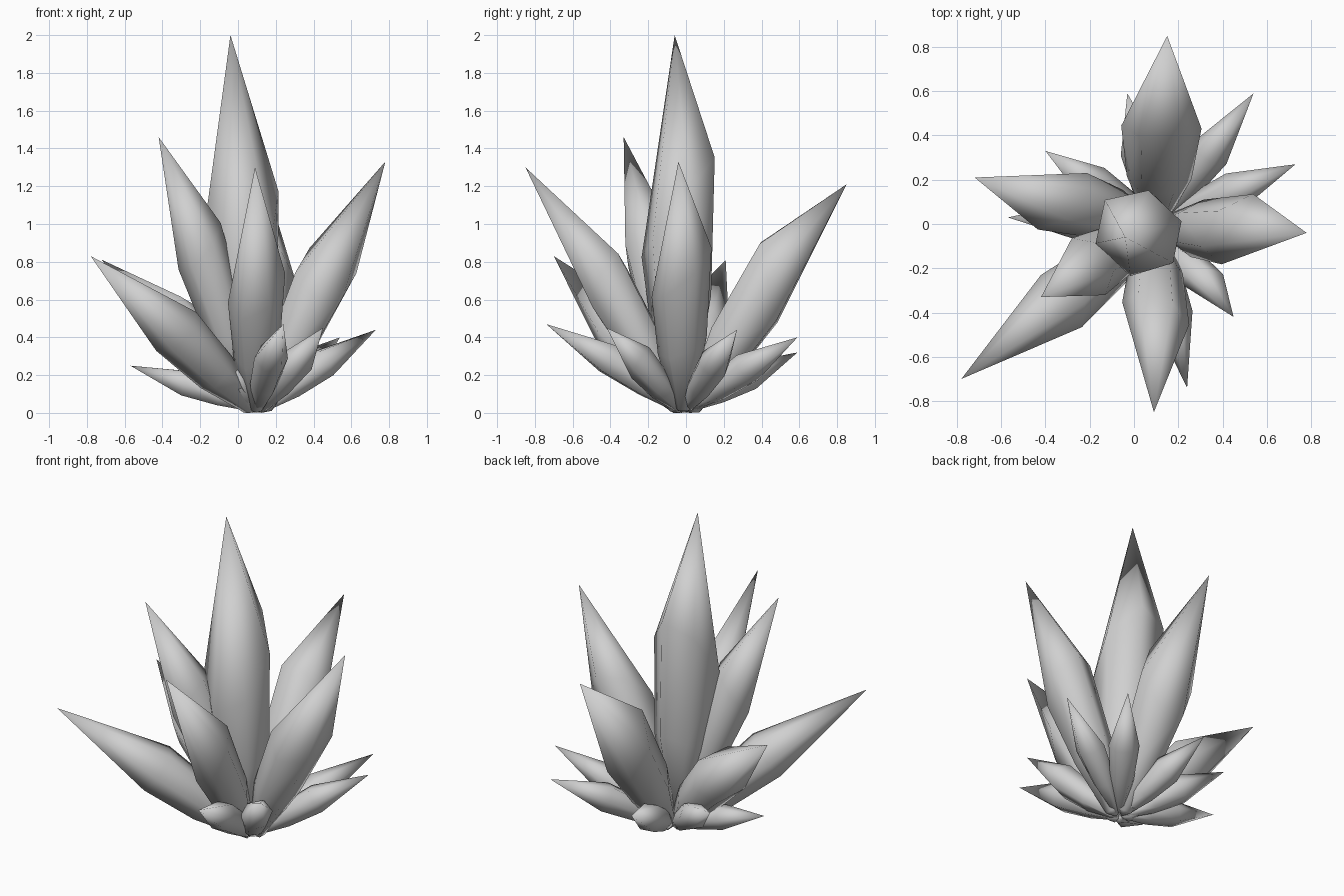
import bpy
import math
import random
from mathutils import Vector

random.seed(4)
cube = bpy.data.objects.get("Cube")
if cube:
    bpy.data.objects.remove(cube, do_unlink=True)

# One plain grey for the whole cluster
grey = bpy.data.materials.new("crystal_grey")
grey.use_nodes = True
colour = (0.63, 0.63, 0.63, 1)
grey.diffuse_color = colour
grey.node_tree.nodes["Principled BSDF"].inputs["Base Color"].default_value = colour

SIDES = 6
ROOT = Vector((0.1, -0.01, 0.03))


def shard(name, tip, radius, bend=0.015, mid=0.54, tilt=(0, 0, 0), twist=0):
    """Six-sided pointed shard from the shared root to its tip.

    bend lifts the middle, mid places the widest ring, tilt pushes the rings
    towards the tip on the side it points to, and twist turns the section.
    """
    tip, tilt = Vector(tip), Vector(tilt)
    outward = Vector((tip.x - ROOT.x, tip.y - ROOT.y, 0)).normalized()
    start = ROOT + outward * 0.04
    axis = tip - start
    length = axis.length
    axis.normalize()
    side = axis.cross(Vector((0, 0, 1))).normalized()
    up = side.cross(axis)
    profile = [(0, 0.3), (mid * 0.46, 0.8), (mid, 1.0)]
    verts = []
    for share, width in profile:
        lift = bend * length * math.sin(math.pi * share)
        centre = start + axis * length * share + up * lift
        for i in range(SIDES):
            a = math.tau * i / SIDES + math.radians(twist)
            r = radius * width * random.uniform(0.99, 1.06)
            offset = (side * math.cos(a) + up * math.sin(a)) * r
            slide = offset.dot(tilt) * share / mid
            verts.append(centre + offset + axis * slide)
    verts.append(tip)
    verts.append(start - axis * 0.035)
    for p in verts:
        p.z = max(p.z, 0)
    end, bottom = len(verts) - 2, len(verts) - 1
    last = SIDES * (len(profile) - 1)
    faces = []
    for i in range(SIDES):
        j = (i + 1) % SIDES
        for base in range(0, last, SIDES):
            faces.append((base + j, base + i, base + SIDES + i, base + SIDES + j))
        faces.append((last + j, last + i, end))
        faces.append((i, j, bottom))
    mesh = bpy.data.meshes.new(name)
    mesh.from_pydata(verts, [], faces)
    mesh.materials.append(grey)
    mesh.shade_smooth()
    obj = bpy.data.objects.new(name, mesh)
    bpy.context.collection.objects.link(obj)


# Tall centre shard
shard("centre_shard", (-0.04, -0.06, 2.0), 0.2, 0.01, 0.54, (0, 1.3, 0), 35)

# Large outer shards
shard("back_shard", (0.15, 0.85, 1.21), 0.175, 0.03, 0.54, (0, -0.75, 0.55))
shard("left_shard", (0.78, -0.04, 1.33), 0.16, 0.015, 0.54, (0, 0.9, 0))
shard("front_shard", (0.09, -0.85, 1.30), 0.15, 0.025, 0.48, (0.6, 0.5, 0.35))
shard("front_right_low_shard", (-0.78, -0.70, 0.83), 0.145, 0.015, 0.48)
shard("front_right_tall_shard", (-0.42, -0.33, 1.46), 0.145, 0.015, 0.59, (0.6, 0.3, 0))
shard("right_shard", (-0.72, 0.21, 0.81), 0.15, 0.04, 0.53, (0, -0.7, 0))

# Small shards round the foot
shard("small_back_left_shard", (0.54, 0.59, 0.40), 0.085)
shard("small_left_shard", (0.73, 0.27, 0.44), 0.085)
shard("small_front_left_shard", (0.45, -0.42, 0.45), 0.09, tilt=(0.7, 0.5, 0))
shard("small_front_shard", (0.24, -0.74, 0.47), 0.09, 0.03)
shard("small_right_shard", (-0.57, 0.03, 0.25), 0.075)
shard("small_back_right_shard", (-0.40, 0.33, 0.34), 0.085)
shard("small_back_shard", (-0.03, 0.59, 0.32), 0.085)
shard("front_stub_shard", (-0.06, -0.22, 0.26), 0.06)
